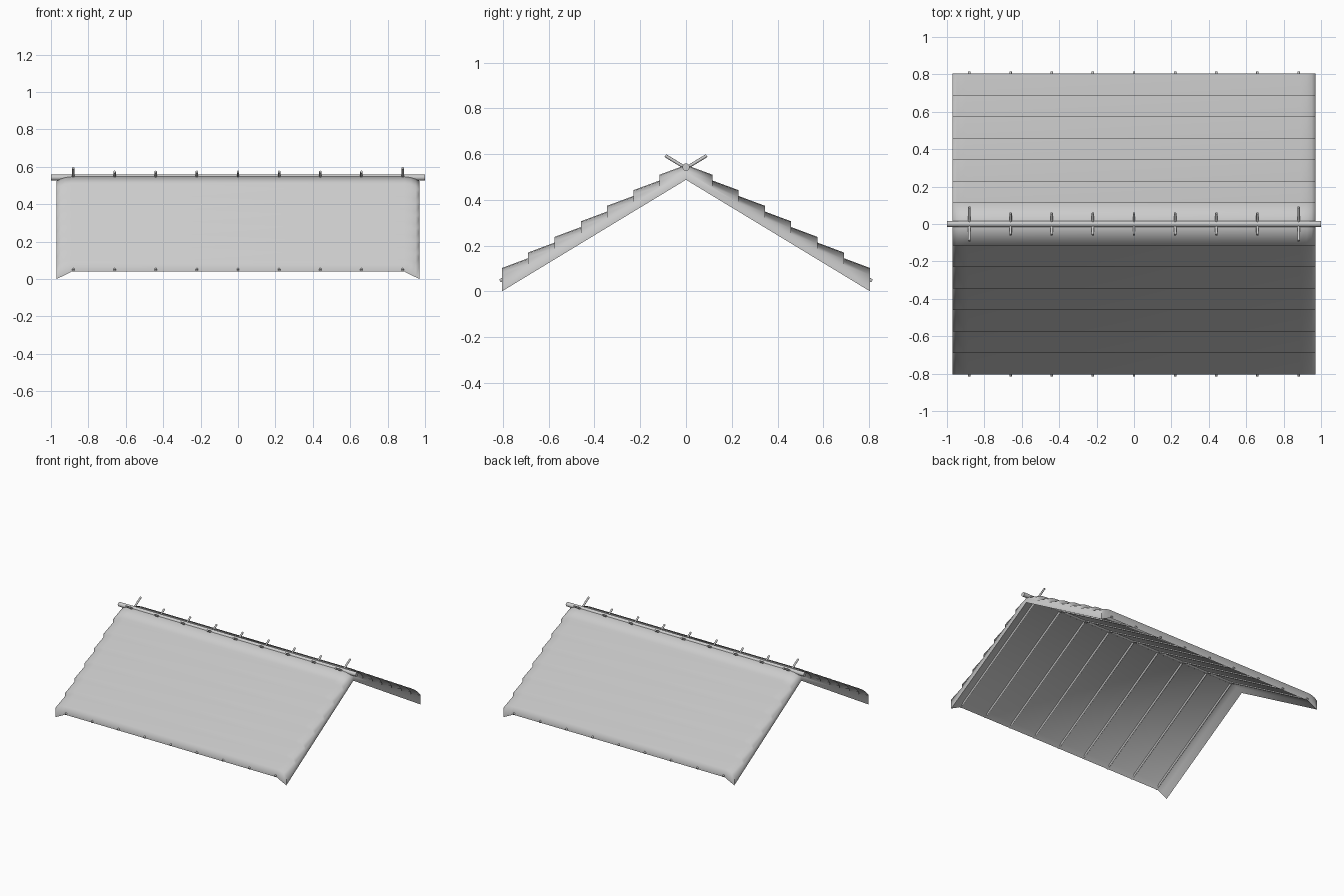
import bpy, bmesh, math
from mathutils import Vector

cube = bpy.data.objects.get("Cube")
if cube:
    bpy.data.objects.remove(cube, do_unlink=True)


def make_material(name, value):
    mat = bpy.data.materials.new(name)
    mat.use_nodes = True
    color = (value, value, value, 1)
    mat.diffuse_color = color
    mat.node_tree.nodes["Principled BSDF"].inputs["Base Color"].default_value = color
    return mat


grey = make_material("light grey", 0.6)


def finish(name, bm, angle):
    bmesh.ops.recalc_face_normals(bm, faces=bm.faces)
    mesh = bpy.data.meshes.new(name)
    bm.to_mesh(mesh)
    bm.free()
    obj = bpy.data.objects.new(name, mesh)
    bpy.context.collection.objects.link(obj)
    mesh.materials.append(grey)
    bpy.ops.object.select_all(action='DESELECT')
    obj.select_set(True)
    bpy.context.view_layer.objects.active = obj
    bpy.ops.object.shade_smooth_by_angle(angle=math.radians(angle))
    return obj


# Thatch: stepped gable section, swept along x with rounded ends
HALF, LAYERS, PITCH = 0.805, 7, 0.606
STEP = HALF / LAYERS
RISE, SLOPE = 0.068, 0.043


def section(drop, eave, recess):
    """Closed outline: drop lowers the top, eave and recess lift the underside."""
    top = []
    for i in range(LAYERS):
        y, z = HALF - i * STEP, 0.102 + i * RISE - drop
        top += [(y, z), (y - STEP, z + SLOPE)]
    under = [(y, recess + PITCH * (HALF - y)) for y in (0.775, 0.0)]
    half = [under[0], (HALF, eave)] + top
    return [(-y, z) for y, z in half[:-1]] + half[::-1] + [under[1]]


columns = [(0.97, 0.03, 0, 0), (0.95, 0.014, 0.01, 0.013),
           (0.925, 0.004, 0.022, 0.03), (0.89, 0, 0.04, 0.053)]
stations = [(-c[0],) + c[1:] for c in columns] + columns[::-1]
bm = bmesh.new()
loops = [[bm.verts.new((x, y, z)) for y, z in section(*args)]
         for x, *args in stations]
for a, b in zip(loops, loops[1:]):
    for i in range(len(a)):
        j = (i + 1) % len(a)
        bm.faces.new((a[i], a[j], b[j], b[i]))
bm.faces.new(loops[0])
bm.faces.new(loops[-1])
finish("thatch_layers", bm, 75)


# Round poles
def pole(name, start, end, radius, sides):
    start, end = Vector(start), Vector(end)
    axis = end - start
    bm = bmesh.new()
    bmesh.ops.create_cone(bm, cap_ends=True, segments=sides, radius1=radius,
                          radius2=radius, depth=axis.length)
    bm.transform(axis.to_track_quat('Z', 'Y').to_matrix().to_4x4())
    bmesh.ops.translate(bm, verts=bm.verts, vec=(start + end) / 2)
    return finish(name, bm, 50)


pole("ridge_pole", (-1, 0, 0.543), (1, 0, 0.543), 0.016, 16)

# Rafters: nine pairs, with the outer pairs crossing further past the ridge
for n in range(-4, 5):
    x = n * 0.22
    tip = 0.09 if abs(n) == 4 else 0.058
    for side, label in ((-1, "front"), (1, "back")):
        pole(f"{label}_rafter_{n + 5}", (x, side * 0.813, 0.046),
             (x, -side * tip, 0.046 + 0.606 * (0.813 + tip)), 0.007, 10)
